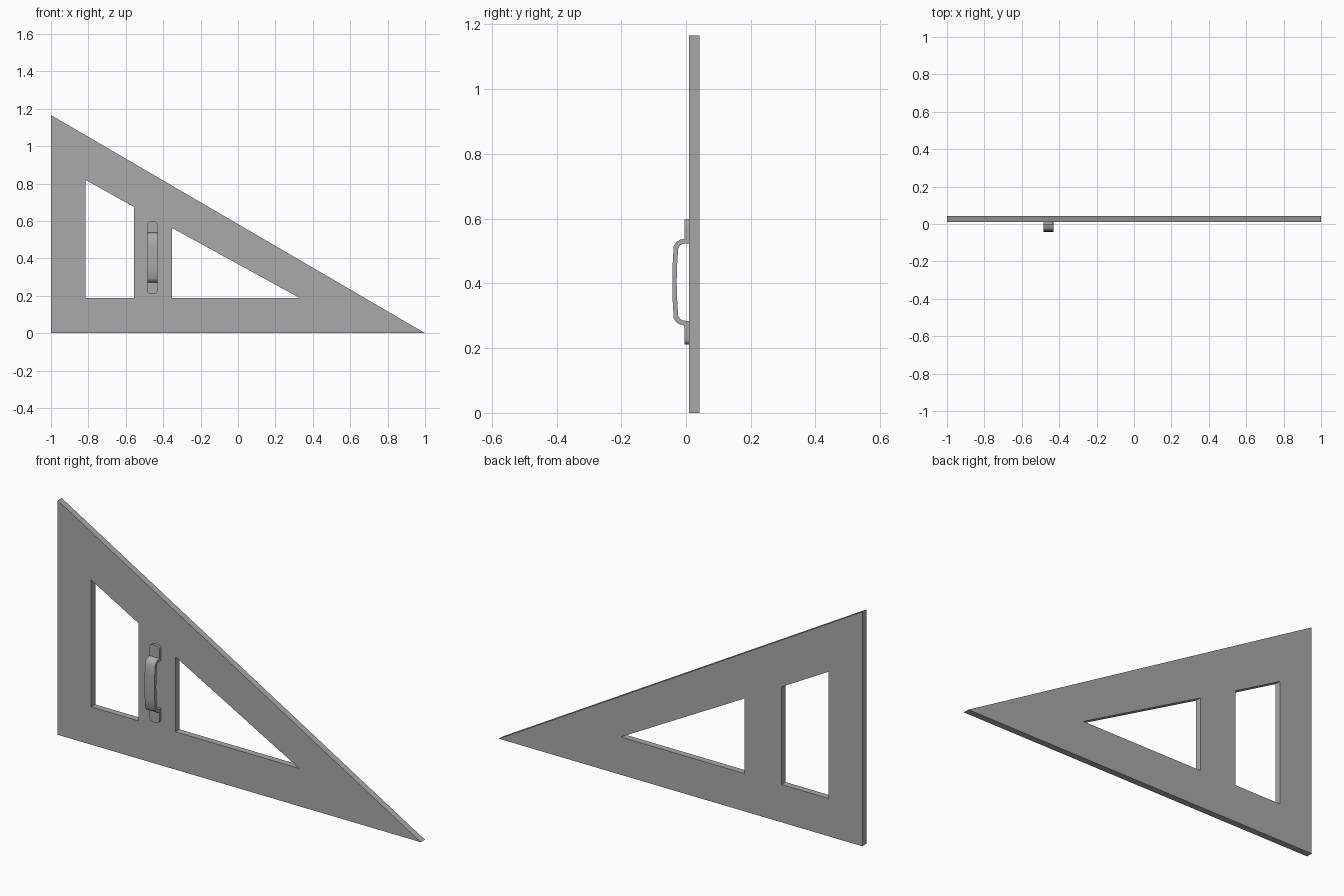
import bpy, bmesh
from mathutils import Vector

default = bpy.data.objects.get("Cube")
if default:
    bpy.data.objects.remove(default, do_unlink=True)

grey = bpy.data.materials.new("plain_grey")
grey.use_nodes = True
grey.diffuse_color = (0.4, 0.4, 0.4, 1)
grey.node_tree.nodes["Principled BSDF"].inputs["Base Color"].default_value = (0.4, 0.4, 0.4, 1)


def prism(bm, loops, depth, normal):
    """Fill outlines (later loops become holes) and extrude them."""
    edges = []
    for loop in loops:
        verts = [bm.verts.new(p) for p in loop]
        edges += [bm.edges.new((verts[i - 1], verts[i])) for i in range(len(verts))]
    bmesh.ops.triangle_fill(bm, edges=edges, use_beauty=True, normal=normal)
    caps = bmesh.ops.extrude_face_region(bm, geom=bm.faces[:], use_keep_orig=True)
    moved = [g for g in caps["geom"] if isinstance(g, bmesh.types.BMVert)]
    bmesh.ops.translate(bm, verts=moved, vec=Vector(normal) * depth)
    bmesh.ops.dissolve_limit(bm, angle_limit=0.01, verts=bm.verts[:], edges=bm.edges[:])
    bmesh.ops.recalc_face_normals(bm, faces=bm.faces[:])


def finish(bm, name):
    mesh = bpy.data.meshes.new(name)
    bm.to_mesh(mesh)
    bm.free()
    mesh.materials.append(grey)
    obj = bpy.data.objects.new(name, mesh)
    bpy.context.collection.objects.link(obj)
    return obj


# Triangular board with two windows
outline = [(-1, 0), (1, 0), (-1, 1.166)]
tall_window = [(-0.815, 0.188), (-0.555, 0.188), (-0.555, 0.674), (-0.815, 0.819)]
wide_window = [(-0.352, 0.188), (0.33, 0.188), (-0.352, 0.562)]
bm = bmesh.new()
prism(bm, [[(x, 0.01, z) for x, z in loop] for loop in (outline, tall_window, wide_window)],
      0.032, (0, 1, 0))
finish(bm, "board")

# Bent strap handle: half profile as (y, height from middle), mirrored
MID = 0.404
outer = [(-0.042, 0), (-0.041, 0.06), (-0.038, 0.112), (-0.03, 0.124), (-0.018, 0.131),
         (-0.004, 0.134), (-0.004, 0.193)]
inner = [(0.01, 0.193), (0.01, 0.12), (-0.008, 0.119), (-0.018, 0.114), (-0.024, 0.104),
         (-0.027, 0.06), (-0.029, 0)]
half = outer + inner
profile = half + [(y, -h) for y, h in reversed(half) if h > 0]
bm = bmesh.new()
prism(bm, [[(-0.485, y, MID + h) for y, h in profile]], 0.055, (1, 0, 0))

# Rounded corners on the two feet
corners = [e for e in bm.edges
           if all(abs(v.co.z - MID) > 0.19 for v in e.verts)
           and abs(e.verts[0].co.x - e.verts[1].co.x) < 0.001]
bmesh.ops.bevel(bm, geom=corners, offset=0.018, segments=5, profile=0.5, affect='EDGES')
handle = finish(bm, "handle")

bpy.ops.object.select_all(action='DESELECT')
handle.select_set(True)
bpy.context.view_layer.objects.active = handle
bpy.ops.object.shade_smooth_by_angle(angle=0.6)
